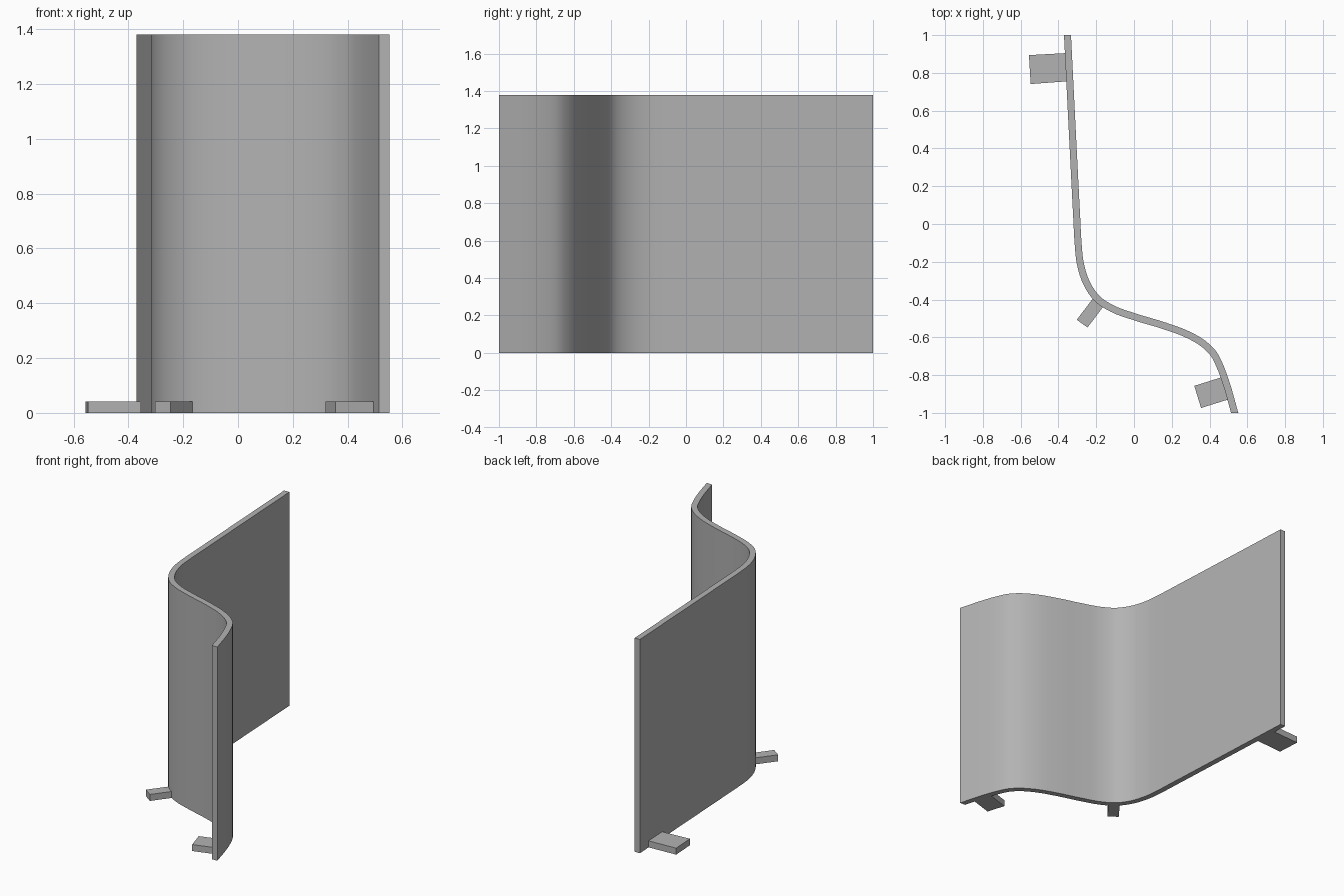
import bpy, bmesh
from mathutils import Vector

if "Cube" in bpy.data.objects:
    bpy.data.objects.remove(bpy.data.objects["Cube"])

HEIGHT, THICK, FOOT_H = 1.38, 0.037, 0.042

grey = bpy.data.materials.new("light grey")
grey.diffuse_color = (0.45, 0.45, 0.45, 1)
grey.use_nodes = True
grey.node_tree.nodes["Principled BSDF"].inputs["Base Color"].default_value = grey.diffuse_color


def extrude_outline(name, pts, height):
    """Vertical prism from a flat outline."""
    bm = bmesh.new()
    face = bm.faces.new([bm.verts.new((p[0], p[1], 0)) for p in pts])
    top = bmesh.ops.extrude_face_region(bm, geom=[face])["geom"]
    bmesh.ops.translate(bm, vec=(0, 0, height),
                        verts=[v for v in top if isinstance(v, bmesh.types.BMVert)])
    bmesh.ops.recalc_face_normals(bm, faces=bm.faces)
    me = bpy.data.meshes.new(name)
    bm.to_mesh(me)
    bm.free()
    me.materials.append(grey)
    ob = bpy.data.objects.new(name, me)
    bpy.context.collection.objects.link(ob)
    return ob


# Curved screen: smooth centre line seen from above
path = [Vector(p) for p in [
    (-0.352, 1.0), (-0.327, 0.5), (-0.303, 0.03), (-0.296, -0.1), (-0.284, -0.21),
    (-0.250, -0.315), (-0.190, -0.400), (-0.115, -0.448), (0.005, -0.492),
    (0.164, -0.540), (0.290, -0.588), (0.365, -0.632), (0.420, -0.685),
    (0.458, -0.760), (0.484, -0.830), (0.533, -1.0)]]
ext = [path[0] * 2 - path[1]] + path + [path[-1] * 2 - path[-2]]
STEPS = 4
line = []
for i in range(1, len(ext) - 2):
    a, b, c, d = ext[i - 1:i + 3]
    # chord-scaled tangents keep uneven spacing smooth
    l0, l1, l2 = (b - a).length, (c - b).length, (d - c).length
    tb = ((b - a) / l0 * l1 + (c - b) / l1 * l0) / (l0 + l1) * l1
    tc = ((c - b) / l1 * l2 + (d - c) / l2 * l1) / (l1 + l2) * l1
    for k in range(STEPS):
        t = k / STEPS
        line.append(b * (2*t**3 - 3*t**2 + 1) + tb * (t**3 - 2*t**2 + t)
                    + c * (3*t**2 - 2*t**3) + tc * (t**3 - t**2))
line.append(path[-1])

left, right = [], []
for i, p in enumerate(line):
    t = (line[min(i + 1, len(line) - 1)] - line[max(i - 1, 0)]).normalized()
    n = Vector((-t.y, t.x)) * THICK / 2
    for side, q in ((left, p + n), (right, p - n)):
        if i in (0, len(line) - 1):      # ends are trimmed square to y
            q = q + t * ((p.y - q.y) / t.y)
        side.append(q)
screen = extrude_outline("curved_screen", left + right[::-1], HEIGHT)
bpy.context.view_layer.objects.active = screen
screen.select_set(True)
bpy.ops.object.shade_smooth_by_angle(angle=0.6)

# Flat feet reaching out from the concave side
feet = {
    "rear_foot": [(-0.556, 0.894), (-0.355, 0.905), (-0.345, 0.756), (-0.547, 0.741)],
    "middle_foot": [(-0.303, -0.507), (-0.246, -0.548), (-0.160, -0.434), (-0.214, -0.390)],
    "front_foot": [(0.319, -0.857), (0.355, -0.974), (0.502, -0.928), (0.468, -0.810)],
}
for name, outline in feet.items():
    extrude_outline(name, outline, FOOT_H)
